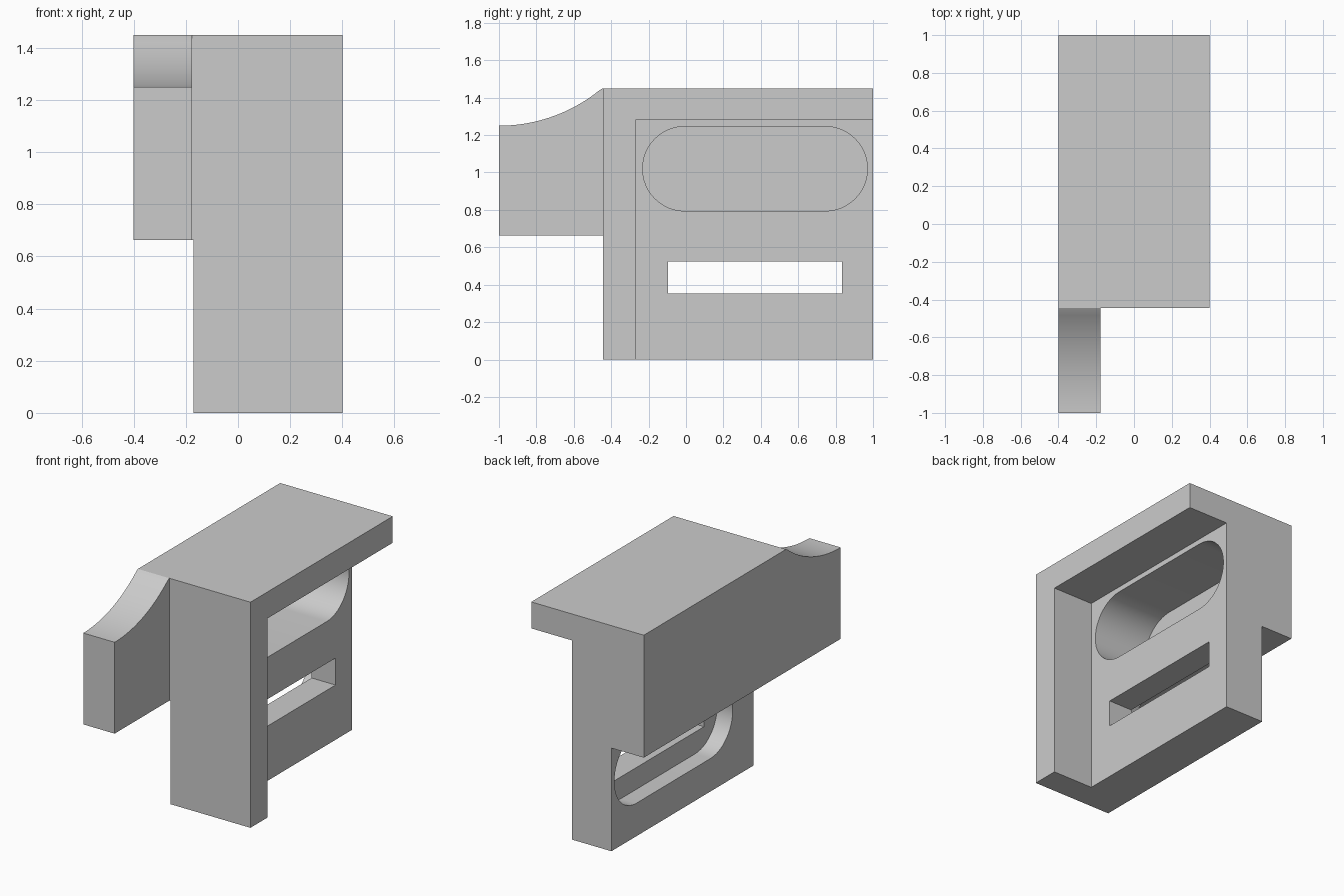
import bpy, bmesh
from math import sin, cos, pi, asin, radians
from mathutils import Vector

cube = bpy.data.objects.get("Cube")
if cube:
    bpy.data.objects.remove(cube, do_unlink=True)

grey = bpy.data.materials.new("plain grey")
grey.use_nodes = True
grey.diffuse_color = (0.6, 0.6, 0.6, 1)
grey.node_tree.nodes["Principled BSDF"].inputs["Base Color"].default_value = (0.6, 0.6, 0.6, 1)


def prism(name, points, axis, start, end):
    """Extrude a closed profile along x (points are y, z) or y (points are x, z)."""
    bm = bmesh.new()
    if axis == "x":
        verts = [bm.verts.new((start, a, b)) for a, b in points]
        step = Vector((end - start, 0, 0))
    else:
        verts = [bm.verts.new((a, start, b)) for a, b in points]
        step = Vector((0, end - start, 0))
    face = bm.faces.new(verts)
    new = bmesh.ops.extrude_face_region(bm, geom=[face])["geom"]
    bmesh.ops.translate(bm, vec=step, verts=[g for g in new if isinstance(g, bmesh.types.BMVert)])
    bmesh.ops.recalc_face_normals(bm, faces=bm.faces)
    mesh = bpy.data.meshes.new(name)
    bm.to_mesh(mesh)
    bm.free()
    mesh.materials.append(grey)
    obj = bpy.data.objects.new(name, mesh)
    bpy.context.collection.objects.link(obj)
    return obj


def rect(y0, y1, z0, z1):
    return [(y0, z0), (y1, z0), (y1, z1), (y0, z1)]


def pill(y0, y1, zc, r, n=24):
    right = [(y1 - r + r * cos(a), zc + r * sin(a)) for a in (-pi / 2 + pi * i / n for i in range(n + 1))]
    left = [(y0 + r + r * cos(a), zc + r * sin(a)) for a in (pi / 2 + pi * i / n for i in range(n + 1))]
    return right + left


def combine(target, tool, operation):
    tool.hide_render = True
    mod = target.modifiers.new(tool.name, "BOOLEAN")
    mod.operation = operation
    mod.solver = "EXACT"
    mod.object = tool
    bpy.context.view_layer.objects.active = target
    bpy.ops.object.modifier_apply(modifier=mod.name)
    bpy.data.objects.remove(tool, do_unlink=True)


FRONT = -0.445   # front of the body
TOP = 1.45
SHELF = 0.663    # underside of the side block

# Main body: an upper block overhanging a narrower lower block
body = prism("bracket_body", [(-0.17, 0), (0.4, 0), (0.4, TOP), (-0.4, TOP),
                              (-0.4, SHELF), (-0.17, SHELF)], "y", FRONT, 1)

# Front arm with a concave top
radius = 0.856
sweep = asin((1 + FRONT) / radius)
curve = [(-1 + radius * sin(sweep * i / 24), 1.25 + radius * (1 - cos(sweep * i / 24)))
         for i in range(24)]
arm = prism("front_arm", [(-1, SHELF), (FRONT, SHELF), (FRONT, TOP)] + curve[::-1],
            "x", -0.4, -0.177)
combine(body, arm, "UNION")

# Side pocket, open at the back and bottom
combine(body, prism("side_pocket", rect(-0.27, 1.2, -0.2, 1.28), "x", 0.11, 0.6), "DIFFERENCE")
# Deep rounded recess in the pocket wall
combine(body, prism("upper_recess", pill(-0.232, 0.97, 1.02, 0.226), "x", -0.28, 0.3), "DIFFERENCE")
# Shallow rounded recess on the opposite side
combine(body, prism("lower_recess", pill(-0.232, 0.97, 0.437, 0.225), "x", -0.3, -0.06), "DIFFERENCE")
# Rectangular slot through the wall
combine(body, prism("through_slot", rect(-0.097, 0.833, 0.352, 0.525), "x", -0.3, 0.3), "DIFFERENCE")

bpy.ops.object.select_all(action="DESELECT")
body.select_set(True)
bpy.context.view_layer.objects.active = body
bpy.ops.object.shade_smooth_by_angle(angle=radians(25))
